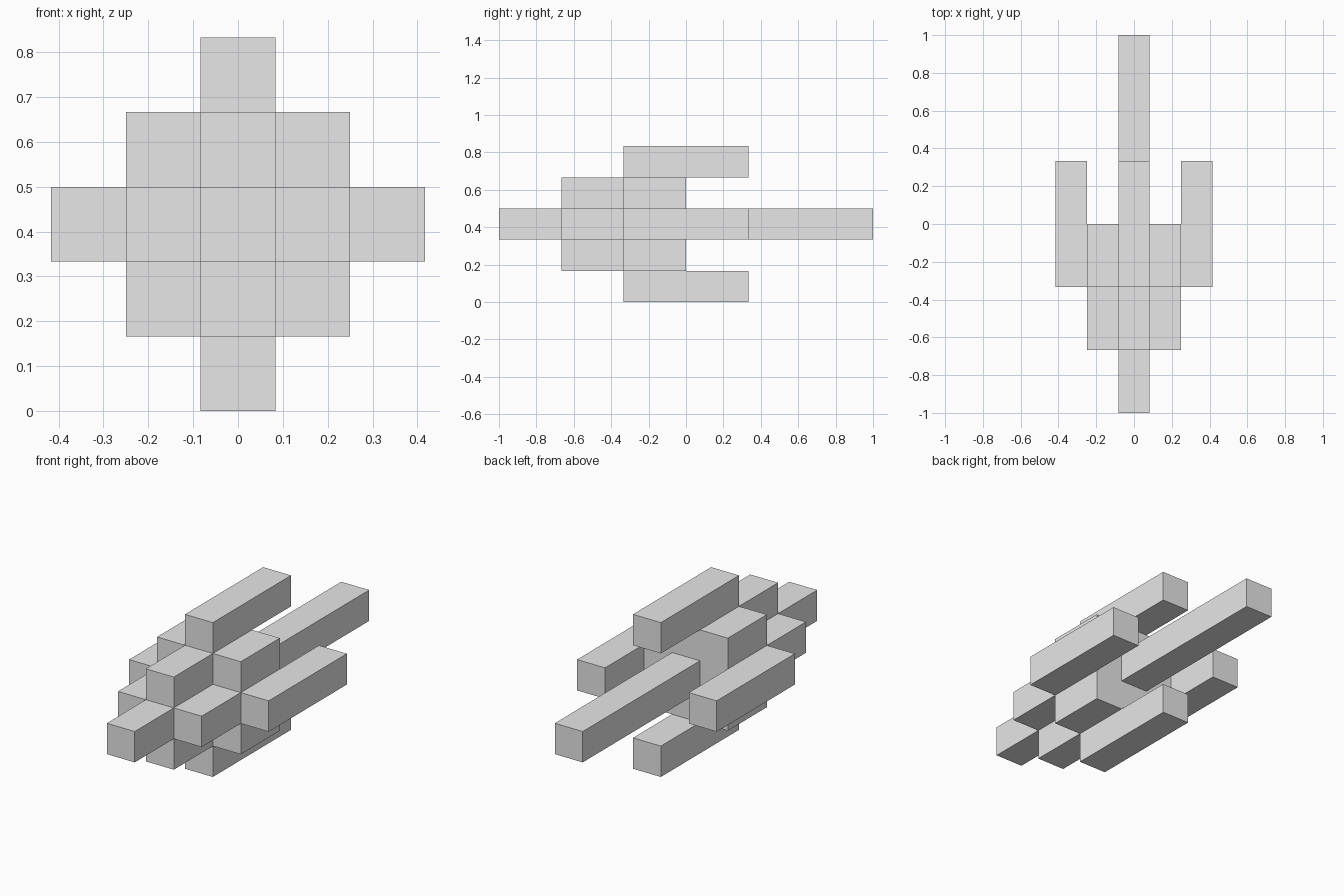
import bpy

cube = bpy.data.objects.get("Cube")
if cube:
    bpy.data.objects.remove(cube, do_unlink=True)

U = 1 / 6          # side of one square bar
MID = 2.5 * U      # height of the central axis

grey = bpy.data.materials.new("light_grey")
grey.use_nodes = True
grey.diffuse_color = (0.8, 0.8, 0.8, 1)
grey.node_tree.nodes["Principled BSDF"].inputs["Base Color"].default_value = (0.8, 0.8, 0.8, 1)


def bar(name, col, row, start, end):
    """Square bar along y; col, row, start and end are counted in bar widths."""
    bpy.ops.mesh.primitive_cube_add(size=1, location=(col * U, (start + end) / 2 * U, MID + row * U))
    ob = bpy.context.object
    ob.name = name
    ob.scale = (U, (end - start) * U, U)
    bpy.ops.object.transform_apply(location=False, rotation=False, scale=True)
    ob.data.materials.append(grey)


# Long central spine
bar("spine", 0, 0, -6, 6)

# Bars against the spine, and the outer prongs beyond them
for side, col, row in (("left", 1, 0), ("right", -1, 0), ("upper", 0, 1), ("lower", 0, -1)):
    bar(side + "_inner_bar", col, row, -4, 0)
    bar(side + "_prong", 2 * col, 2 * row, -2, 2)

# Short blocks filling the diagonal corners
for side, col in (("left", 1), ("right", -1)):
    for level, row in (("upper", 1), ("lower", -1)):
        bar(f"{level}_{side}_corner_block", col, row, -2, 0)
